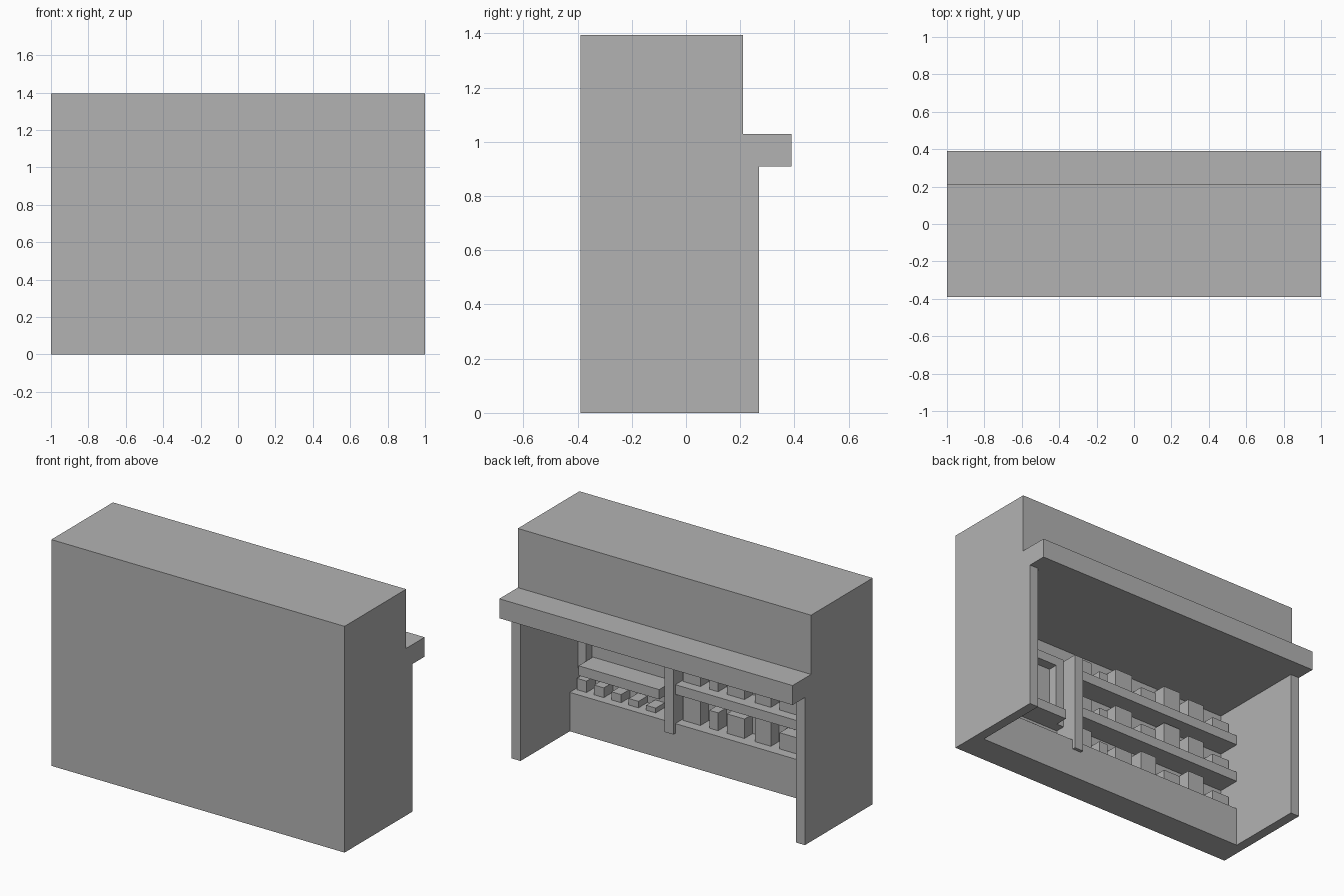
import bpy
import bmesh

old = bpy.data.objects.get("Cube")
if old:
    bpy.data.objects.remove(old, do_unlink=True)

grey = bpy.data.materials.new("plain_grey")
grey.use_nodes = True
grey.diffuse_color = (0.45, 0.45, 0.45, 1)
grey.node_tree.nodes["Principled BSDF"].inputs["Base Color"].default_value = (0.45, 0.45, 0.45, 1)


def finish(name, bm):
    bmesh.ops.recalc_face_normals(bm, faces=bm.faces[:])
    mesh = bpy.data.meshes.new(name)
    bm.to_mesh(mesh)
    bm.free()
    mesh.materials.append(grey)
    obj = bpy.data.objects.new(name, mesh)
    bpy.context.collection.objects.link(obj)
    return obj


def extrude_profile(name, points, x0, x1):
    """Side profile of (y, z) points swept along x."""
    bm = bmesh.new()
    face = bm.faces.new([bm.verts.new((x0, y, z)) for y, z in points])
    swept = bmesh.ops.extrude_face_region(bm, geom=[face])["geom"]
    verts = [v for v in swept if isinstance(v, bmesh.types.BMVert)]
    bmesh.ops.translate(bm, verts=verts, vec=(x1 - x0, 0, 0))
    return finish(name, bm)


def box(name, x0, x1, y0, y1, z0, z1):
    return extrude_profile(name, [(y0, z0), (y1, z0), (y1, z1), (y0, z1)], x0, x1)


FRONT, WALL, EDGE = -0.39, -0.35, -0.21   # outer front, inner wall, shelf edge
LEDGE = 0.24

# Main body: upper block, counter lip, thin front wall and low ledge
extrude_profile("cabinet_body", [
    (FRONT, 0), (EDGE, 0), (EDGE, LEDGE), (WALL, LEDGE), (WALL, 0.91),
    (0.39, 0.91), (0.39, 1.03), (0.21, 1.03), (0.21, 1.395), (FRONT, 1.395)], -1, 1)

# Side panels below the counter
for name, x in (("left_side_panel", 0.94), ("right_side_panel", -1)):
    box(name, x, x + 0.06, FRONT, 0.27, 0, 0.91)

# Divider post between the two bays
box("divider_post", 0.22, 0.28, WALL, -0.19, 0.18, 0.79)

# Wall frame and its sill in the left bay
box("frame_top", 0.28, 0.94, WALL, -0.29, 0.745, 0.8)
box("frame_bottom", 0.28, 0.94, WALL, -0.29, 0.36, 0.415)
for name, x in (("frame_left", 0.885), ("frame_right", 0.28)):
    box(name, x, x + 0.055, WALL, -0.29, 0.415, 0.745)
box("frame_shelf", 0.33, 0.88, WALL, EDGE, 0.36, 0.42)

# Small blocks on the ledge under the frame
for i, height in enumerate((0.07, 0.06, 0.05, 0.04, 0.03)):
    x = 0.895 - i * 0.118
    box(f"small_block_{i + 1}", x - 0.033, x + 0.033, WALL, -0.262, LEDGE, LEDGE + height)

# Shelves in the right bay
for name, z in (("lower_shelf", 0.42), ("upper_shelf", 0.66)):
    box(name, -0.94, 0.22, WALL, EDGE, z, z + 0.06)

# Rows of jars, each with its own heights
jar_x = ((0.09, 0.21), (-0.03, 0.03), (-0.21, -0.09), (-0.39, -0.28),
         (-0.57, -0.45), (-0.745, -0.63), (-0.93, -0.81))
ledge_heights = (0.15, 0.11, 0.12, 0.16, 0.1, 0.16, 0.1)
shelf_heights = (0.12, 0.09, 0.15, 0.1, 0.17, 0.15, 0.1)
rows = (("ledge", LEDGE, ledge_heights), ("lower", 0.48, shelf_heights), ("upper", 0.72, shelf_heights))
for row, z, heights in rows:
    for i, ((x0, x1), height) in enumerate(zip(jar_x, heights)):
        box(f"{row}_jar_{i + 1}", x0, x1, WALL, -0.27, z, z + height)
